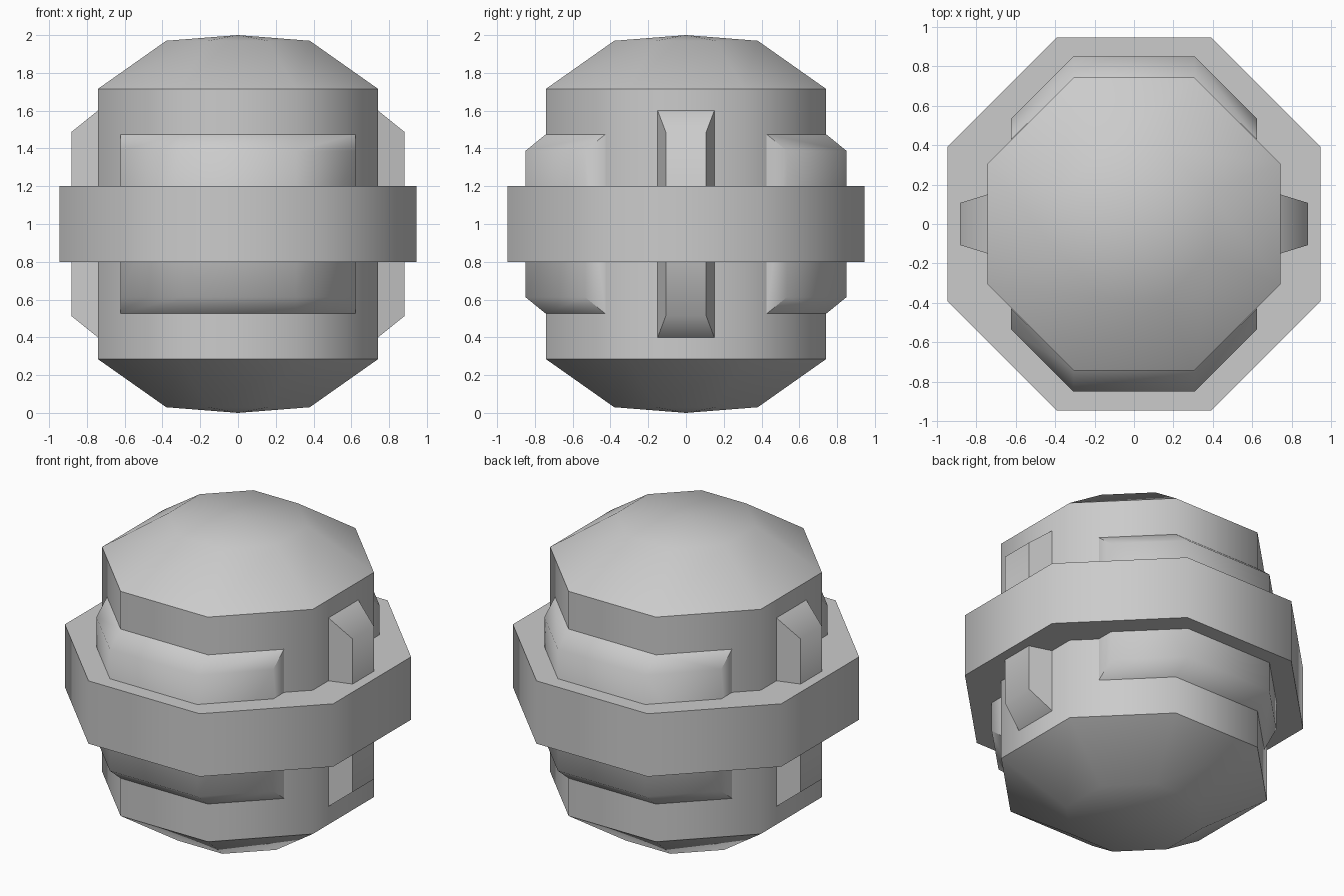
import bpy, bmesh, math

if "Cube" in bpy.data.objects:
    bpy.data.objects.remove(bpy.data.objects["Cube"])


def octagon(apothem, z):
    r = apothem / math.cos(math.pi / 8)
    return [(r * math.cos(math.pi / 8 + i * math.pi / 4),
             r * math.sin(math.pi / 8 + i * math.pi / 4), z) for i in range(8)]


def loft(name, loops, angle, caps=True):
    """Skin a series of equal-length closed loops, optionally capping the ends."""
    bm = bmesh.new()
    rings = [[bm.verts.new(p) for p in loop] for loop in loops]
    n = len(rings[0])
    for a, b in zip(rings, rings[1:]):
        for i in range(n):
            j = (i + 1) % n
            bm.faces.new((a[i], a[j], b[j], b[i]))
    if caps:
        bm.faces.new(rings[0])
        bm.faces.new(rings[-1])
    bmesh.ops.remove_doubles(bm, verts=bm.verts[:], dist=1e-5)
    bmesh.ops.recalc_face_normals(bm, faces=bm.faces[:])
    mesh = bpy.data.meshes.new(name)
    bm.to_mesh(mesh)
    bm.free()
    obj = bpy.data.objects.new(name, mesh)
    bpy.context.collection.objects.link(obj)
    bpy.ops.object.select_all(action='DESELECT')
    bpy.context.view_layer.objects.active = obj
    obj.select_set(True)
    bpy.ops.object.shade_smooth_by_angle(angle=math.radians(angle))
    return obj


# Eight-sided body with shallow domed ends (zero-size end loops collapse to a point)
profile = [(0, 0), (0.38, 0.03), (0.742, 0.285)]
profile += [(r, 2 - z) for r, z in reversed(profile)]
loft("body", [octagon(r, z) for r, z in profile], 50, caps=False)

# Wide belt around the middle
loft("belt", [octagon(0.945, 0.8), octagon(0.945, 1.2)], 50)

# Raised plates wrapping the front and back, with sloped top and bottom edges
for name, s in (("front_plate", -1), ("back_plate", 1)):
    sections = []
    for x, y in ((-0.623, 0.427), (-0.307, 0.742), (0.307, 0.742), (0.623, 0.427)):
        sections.append([(x, s * y, 0.525), (x, s * (y + 0.108), 0.613),
                         (x, s * (y + 0.108), 1.387), (x, s * y, 1.475)])
    loft(name, sections, 48)


# Tapered vertical ribs on the left and right
def rectangle(x, half_y, half_z):
    return [(x, a * half_y, 1 + b * half_z)
            for a, b in ((-1, -1), (1, -1), (1, 1), (-1, 1))]


for name, s in (("left_rib", -1), ("right_rib", 1)):
    loft(name, [rectangle(s * 0.742, 0.15, 0.6),
                rectangle(s * 0.882, 0.107, 0.487)], 60)
